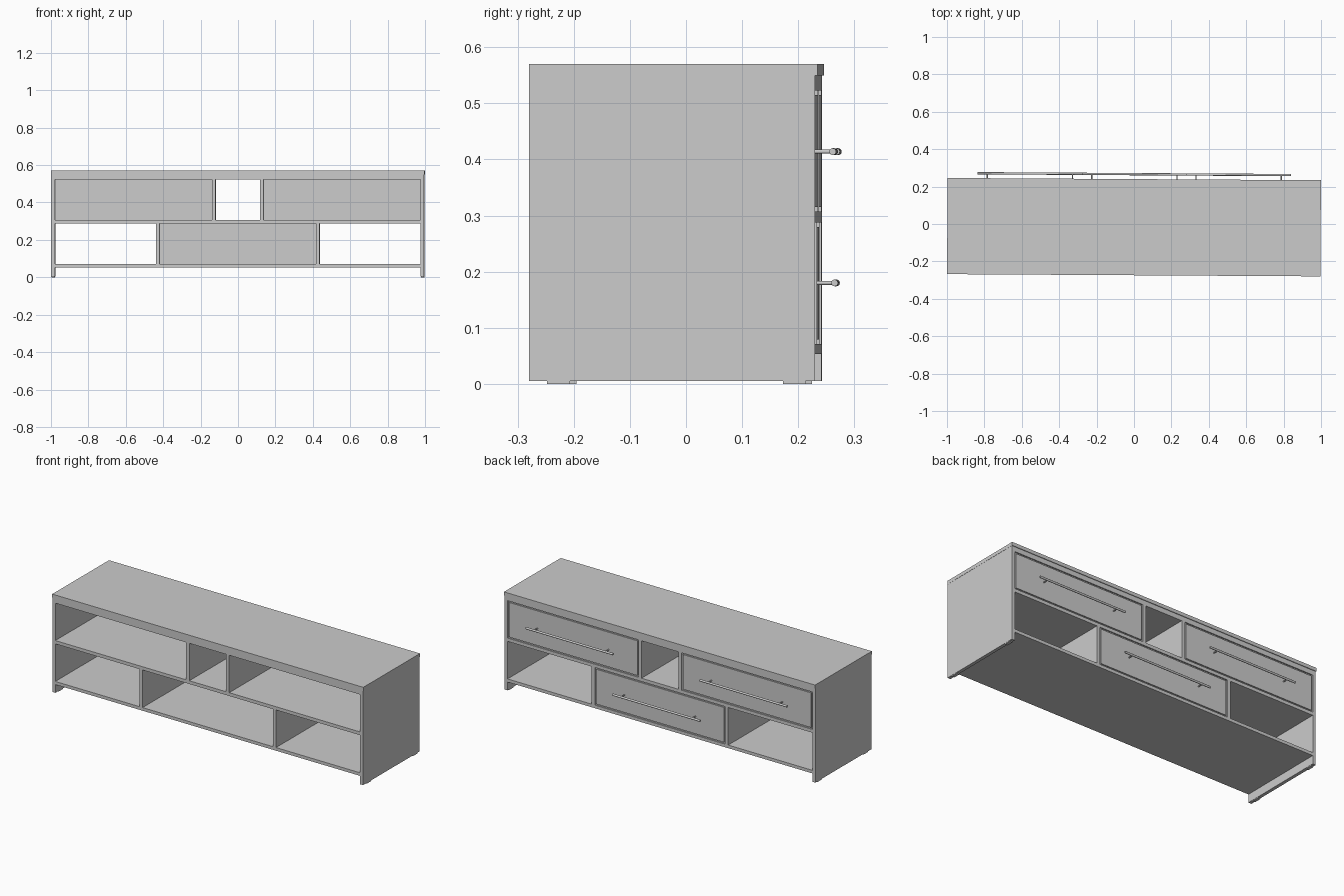
import bpy
import math
from mathutils import Matrix

if "Cube" in bpy.data.objects:
    bpy.data.objects.remove(bpy.data.objects["Cube"])

TILT = Matrix.Rotation(-0.006, 4, 'Z')   # the whole unit is turned very slightly
BACK, FACE = -0.274, 0.236               # depth range of the carcass


def box(name, x, y, z):
    """Box from (min, max) ranges on each axis."""
    bpy.ops.mesh.primitive_cube_add(size=1)
    ob = bpy.context.object
    ob.name = name
    size = Matrix.Diagonal((x[1] - x[0], y[1] - y[0], z[1] - z[0], 1))
    centre = Matrix.Translation((sum(x) / 2, sum(y) / 2, sum(z) / 2))
    ob.data.transform(TILT @ centre @ size)
    return ob


def rod(name, centre, radius, length, axis):
    """Smooth cylinder along the X or Y axis."""
    bpy.ops.mesh.primitive_cylinder_add(vertices=20, radius=radius, depth=length)
    ob = bpy.context.object
    ob.name = name
    turn = Matrix.Rotation(math.pi / 2, 4, 'Y' if axis == 'X' else 'X')
    ob.data.transform(TILT @ Matrix.Translation(centre) @ turn)
    bpy.ops.object.shade_smooth_by_angle(angle=math.radians(40))


def drawer(name, x, z):
    """Drawer front with stepped edge, bar handle and two posts."""
    s = 0.008
    box(name + "_flange", x, (0.222, 0.229), z)
    box(name + "_front", (x[0] + s, x[1] - s), (0.217, 0.235), (z[0] + s, z[1] - s))
    cx = sum(x) / 2
    cz = 0.414 if z[0] > 0.2 else 0.18
    rod(name + "_handle", (cx, 0.2665, cz), 0.006, 0.56, 'X')
    for dx in (-0.228, 0.228):
        rod(name + "_handle_post", (cx + dx, 0.25, cz), 0.0035, 0.034, 'Y')


# Top board and full-width horizontal panels
box("top_board", (-0.998, 0.998), (BACK, 0.240), (0.55, 0.57))
inner = (-0.978, 0.978)
box("top_rail_panel", inner, (BACK, FACE), (0.523, 0.55))
box("middle_shelf", inner, (BACK, FACE), (0.288, 0.307))
box("bottom_shelf", inner, (BACK, FACE), (0.053, 0.071))

# Side panels, feet and dividers on both sides
for side, s in (("left", -1), ("right", 1)):
    def span(a, b):
        return tuple(sorted((s * a, s * b)))
    box(side + "_side_panel", span(0.978, 0.997), (BACK, FACE), (0.005, 0.55))
    for y in ((-0.242, -0.201), (0.179, 0.219)):
        box(side + "_foot", span(0.979, 0.996), y, (0, 0.005))
    box(side + "_upper_divider", span(0.118, 0.138), (BACK, FACE), (0.307, 0.523))
    box(side + "_lower_divider", span(0.418, 0.438), (BACK, FACE), (0.071, 0.288))
    drawer(side + "_drawer", span(0.138, 0.978), (0.307, 0.523))

# Central lower drawer
drawer("centre_drawer", (-0.418, 0.418), (0.071, 0.288))
